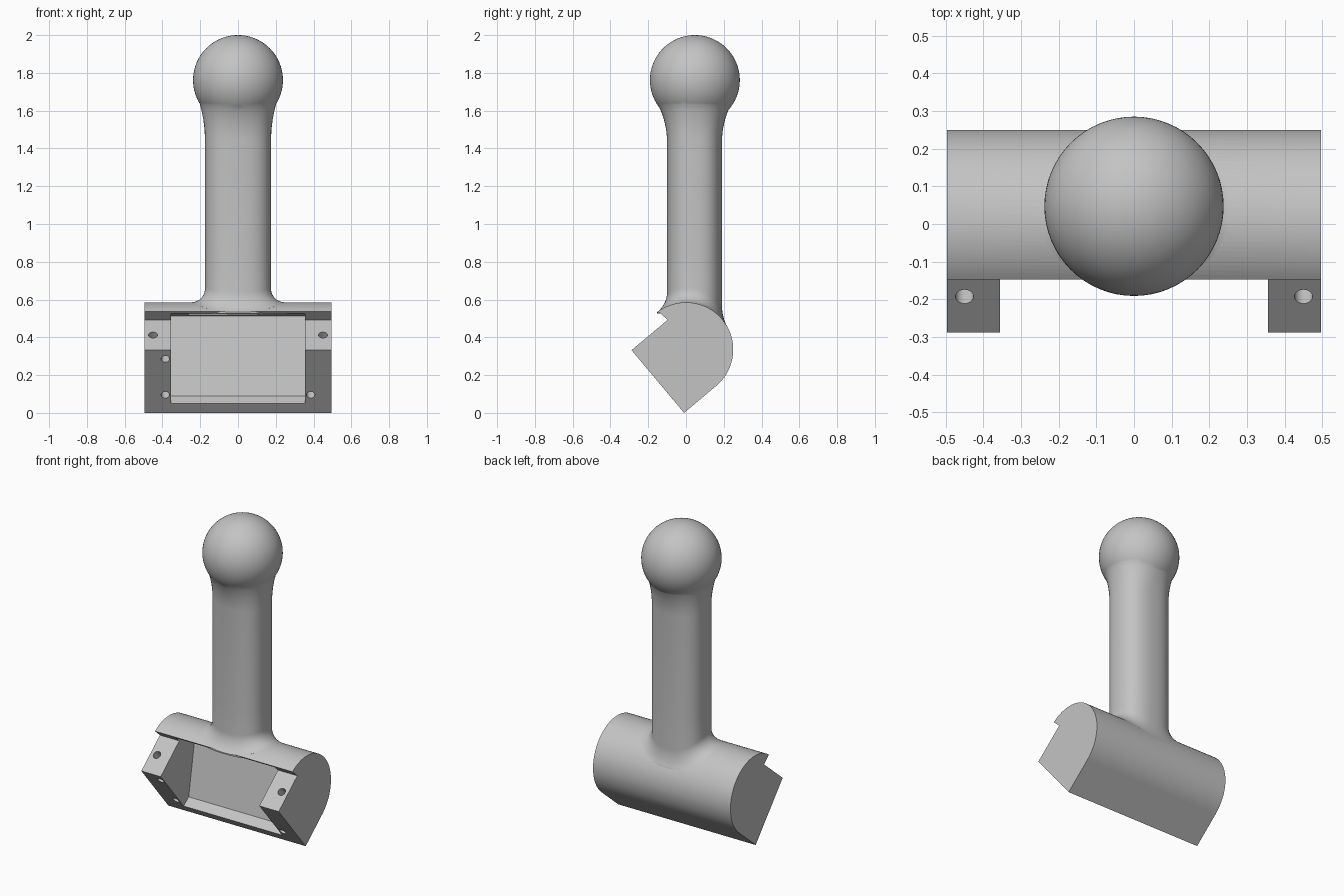
import bpy, bmesh
from math import sin, cos, pi, radians, sqrt, copysign
from mathutils import Vector

if "Cube" in bpy.data.objects:
    bpy.data.objects.remove(bpy.data.objects["Cube"])

grey = bpy.data.materials.new("plain grey")
grey.use_nodes = True
colour = (0.55, 0.55, 0.55, 1)
grey.diffuse_color = colour
grey.node_tree.nodes["Principled BSDF"].inputs["Base Color"].default_value = colour

TILT = radians(40)
DEPTH = Vector((0, cos(TILT), sin(TILT)))    # into the housing
RISE = Vector((0, -sin(TILT), cos(TILT)))    # up the front face
CENTRE = Vector((0, 0, 0.335))
R = 0.25
TIP = CENTRE - 0.223 * DEPTH - R * RISE


def finish(name, bm):
    bmesh.ops.recalc_face_normals(bm, faces=bm.faces)
    mesh = bpy.data.meshes.new(name)
    bm.to_mesh(mesh)
    bm.free()
    mesh.materials.append(grey)
    ob = bpy.data.objects.new(name, mesh)
    bpy.context.collection.objects.link(ob)
    return ob


def loft(name, rings, cap_points=None):
    """Skin a list of closed rings; end caps are flat or fan to a point."""
    bm = bmesh.new()
    rows = [[bm.verts.new(p) for p in ring] for ring in rings]
    n = len(rows[0])
    for lower, upper in zip(rows, rows[1:]):
        for i in range(n):
            j = (i + 1) % n
            bm.faces.new((lower[i], lower[j], upper[j], upper[i]))
    if cap_points:
        for row, point in zip((rows[0], rows[-1]), cap_points):
            hub = bm.verts.new(point)
            for i in range(n):
                bm.faces.new((row[i], row[(i + 1) % n], hub))
    else:
        bm.faces.new(rows[0])
        bm.faces.new(rows[-1])
    return finish(name, bm)


def prism(name, outline, half):
    return loft(name, [[(x, p[-2], p[-1]) for p in outline] for x in (-half, half)])


def rod(name, start, direction, radius, length, sides=32):
    bm = bmesh.new()
    bmesh.ops.create_cone(bm, cap_ends=True, segments=sides, radius1=radius,
                          radius2=radius, depth=length)
    turn = Vector((0, 0, 1)).rotation_difference(direction).to_matrix()
    for v in bm.verts:
        v.co = turn @ (v.co + Vector((0, 0, length / 2))) + Vector(start)
    return finish(name, bm)


def combine(target, tool, operation):
    mod = target.modifiers.new(operation.lower(), 'BOOLEAN')
    mod.operation, mod.solver, mod.object = operation, 'EXACT', tool
    bpy.context.view_layer.objects.active = target
    bpy.ops.object.modifier_apply(modifier=mod.name)
    bpy.data.objects.remove(tool)


# Housing: round back, square tilted front with a notch
outline = [TIP, TIP + 0.433 * RISE, TIP + 0.433 * RISE + 0.25 * DEPTH]
for k in range(57):
    a = radians(126 - 176 * k / 56)
    outline.append(CENTRE + Vector((0, R * cos(a), R * sin(a))))
body = prism("tilted_housing_with_handle", outline, 0.496)

# Handle: rounded oval column, saddle fillet below, flared neck above
CY, A, B, N = 0.045, 0.175, 0.145, 96


def oval(a, b, power=2.5):
    for k in range(N):
        c, s = cos(2 * pi * k / N), sin(2 * pi * k / N)
        yield (copysign(abs(c) ** (2 / power), c) * a,
               copysign(abs(s) ** (2 / power), s) * b)


rings = []
for k in range(-1, 9):
    t = max(k, 0) / 8 * pi / 2
    out, up = 0.075 * (1 - sin(t)), 0.075 * (1 - cos(t)) - (0.02 if k < 0 else 0)
    ring = []
    for (x, y), (ux, uy) in zip(oval(A, B), oval(1, 1)):
        px = x + ux * out
        py = CY + y + uy * out * (0.35 if y > 0 else 0.7)
        ring.append((px, py, CENTRE.z + sqrt(max(R * R - py * py, 0)) + up))
    rings.append(ring)
for z, a, b, power in ((0.8, A, B, 2.5), (1.45, A, B, 2.5), (1.5, 0.177, 0.15, 2.4),
                       (1.55, 0.183, 0.161, 2.25), (1.6, 0.193, 0.178, 2.1),
                       (1.64, 0.203, 0.2, 2), (1.7, 0.17, 0.17, 2)):
    rings.append([(x, CY + y, z) for x, y in oval(a, b, power)])
handle = loft("handle", rings, ((0, CY, 0.56), (0, CY, 1.7)))

# Ball knob
bm = bmesh.new()
bmesh.ops.create_uvsphere(bm, u_segments=64, v_segments=40, radius=0.238)
bmesh.ops.translate(bm, verts=bm.verts, vec=(0, 0.047, 1.762))
knob = finish("ball_knob", bm)

combine(body, handle, 'UNION')
combine(body, knob, 'UNION')

# Open pocket in the front
pocket = prism("pocket", [(-0.135, 0.525), (0.075, 0.513), (0, 0.09), (-0.052, 0.05),
                          (-0.14, -0.024), (-0.5, 0.2), (-0.5, 0.525)], 0.356)
combine(body, pocket, 'DIFFERENCE')

# Round window through the back wall, square to that wall
axis = Vector((0, cos(radians(10)), -sin(radians(10))))
window = rod("window", Vector((0, 0.037, 0.295)) - 0.02 * axis, axis, 0.21, 0.7, 80)
combine(body, window, 'DIFFERENCE')

# Screw holes in the top faces and front faces of the end blocks
for x in (-0.45, 0.45):
    start = TIP + 0.45 * RISE + 0.125 * DEPTH + Vector((x, 0, 0))
    combine(body, rod("screw_hole", start, -RISE, 0.024, 0.15, 24), 'DIFFERENCE')
for x, rise in ((-0.385, 0.124), (0.385, 0.124), (-0.385, 0.372)):
    start = TIP + rise * RISE - 0.02 * DEPTH + Vector((x, 0, 0))
    combine(body, rod("screw_hole", start, DEPTH, 0.022, 0.12, 24), 'DIFFERENCE')

bpy.ops.object.select_all(action='DESELECT')
body.select_set(True)
bpy.context.view_layer.objects.active = body
bpy.ops.object.shade_smooth_by_angle(angle=radians(30))
